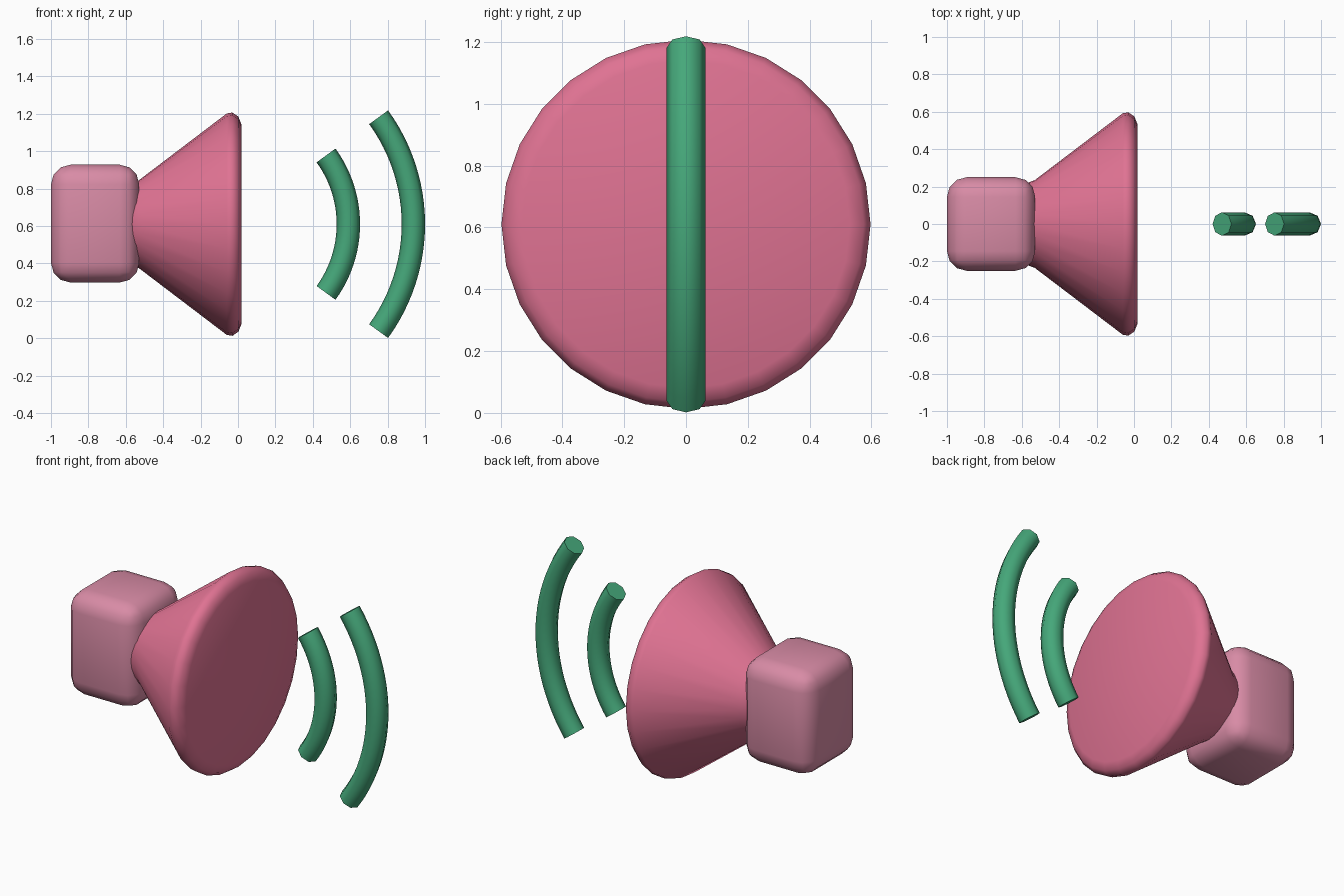
import bpy, bmesh, math
from mathutils import Vector

if "Cube" in bpy.data.objects:
    bpy.data.objects.remove(bpy.data.objects["Cube"])

CZ = 0.61  # height of the speaker axis


def material(name, rgb):
    m = bpy.data.materials.new(name)
    m.diffuse_color = (*rgb, 1)
    m.use_nodes = True
    m.node_tree.nodes["Principled BSDF"].inputs["Base Color"].default_value = m.diffuse_color
    return m


PINK = material("rose_pink", (0.74, 0.17, 0.29))
PALE = material("pale_pink", (0.69, 0.26, 0.38))
GREEN = material("green", (0.06, 0.39, 0.195))


def add_object(name, bm, mat, angle):
    bmesh.ops.recalc_face_normals(bm, faces=bm.faces)
    me = bpy.data.meshes.new(name)
    bm.to_mesh(me)
    bm.free()
    me.materials.append(mat)
    ob = bpy.data.objects.new(name, me)
    bpy.context.collection.objects.link(ob)
    bpy.ops.object.select_all(action='DESELECT')
    bpy.context.view_layer.objects.active = ob
    ob.select_set(True)
    bpy.ops.object.shade_smooth_by_angle(angle=math.radians(angle))
    return ob


def skin(rings):
    """Bridge a list of point rings and cap both ends."""
    bm = bmesh.new()
    vs = [[bm.verts.new(p) for p in ring] for ring in rings]
    n = len(vs[0])
    for a, b in zip(vs, vs[1:]):
        for i in range(n):
            j = (i + 1) % n
            bm.faces.new((a[i], a[j], b[j], b[i]))
    bm.faces.new(vs[0])
    bm.faces.new(vs[-1])
    return bm


# Rounded magnet box behind the cone
bm = bmesh.new()
bmesh.ops.create_cube(bm, size=1)
for v in bm.verts:
    v.co = Vector((-0.764 + v.co.x * 0.472, v.co.y * 0.5, 0.613 + v.co.z * 0.63))
bmesh.ops.bevel(bm, geom=bm.edges[:], offset=0.105, segments=3, profile=0.5,
                affect='EDGES', clamp_overlap=True)
add_object("speaker_box", bm, PALE, 40)

# Cone horn with rounded rims, turned about the x axis
profile = [(-0.605, 0.15), (-0.597, 0.185), (-0.575, 0.218), (-0.53, 0.235),
           (-0.06, 0.592), (-0.03, 0.597), (0.002, 0.575), (0.02, 0.53)]
SIDES = 28
rings = [[(x, r * math.cos(math.tau * i / SIDES), CZ + r * math.sin(math.tau * i / SIDES))
          for i in range(SIDES)] for x, r in profile]
add_object("speaker_cone", skin(rings), PINK, 45)


# Sound waves: octagonal tubes bent along an arc
def sound_wave(name, radius, tube=0.0625, half=math.radians(36), steps=24):
    rings = []
    for s in range(steps + 1):
        a = -half + 2 * half * s / steps
        ring = []
        for k in range(8):
            t = math.tau * k / 8
            r = radius + tube * math.cos(t)
            ring.append((-0.035 + r * math.cos(a), tube * math.sin(t), CZ + r * math.sin(a)))
        rings.append(ring)
    add_object(name, skin(rings), GREEN, 50)


for name, radius in (("inner_sound_wave", 0.625), ("outer_sound_wave", 0.9725)):
    sound_wave(name, radius)
